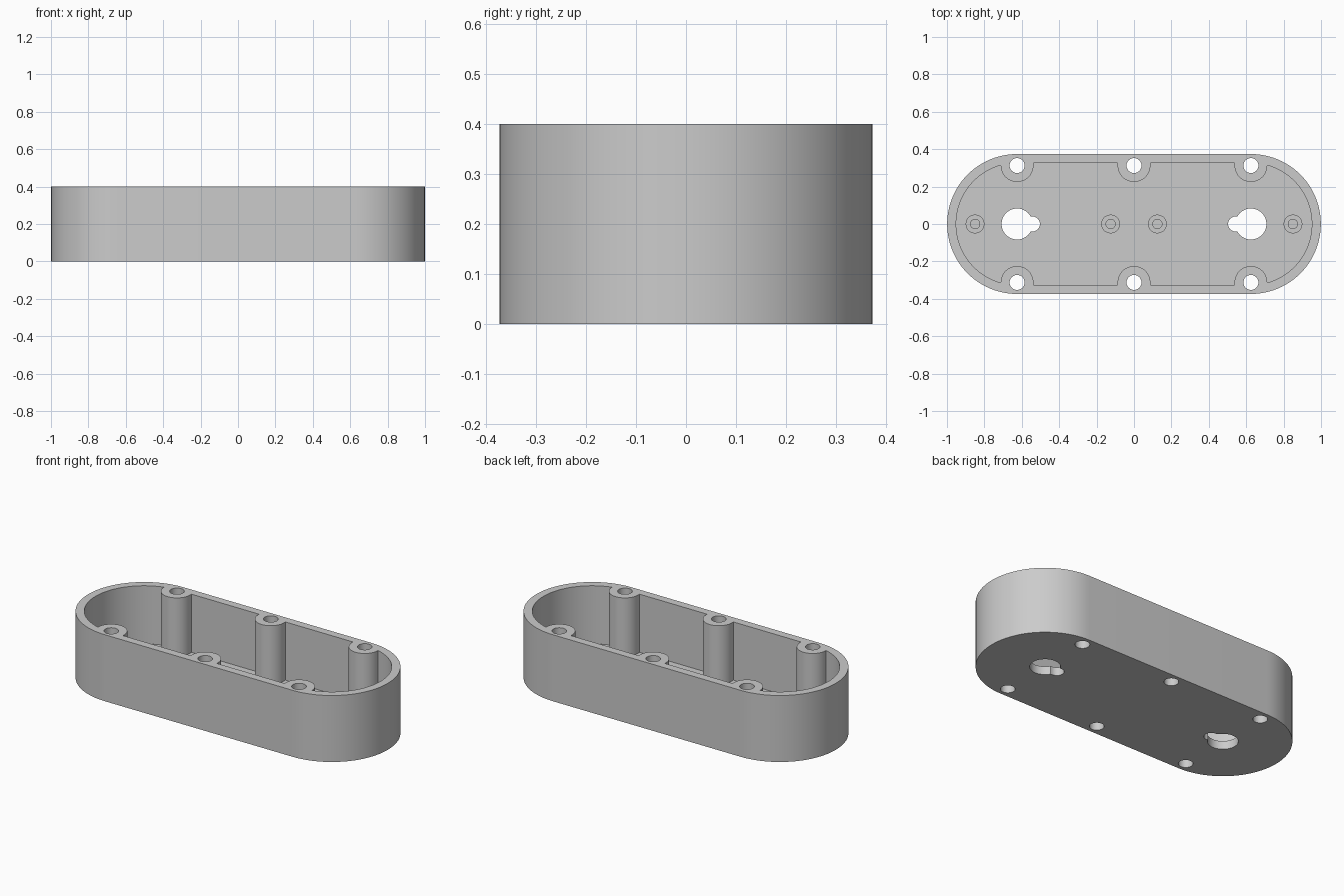
import bpy
import bmesh
from math import cos, sin, pi, radians

cube = bpy.data.objects.get("Cube")
if cube:
    bpy.data.objects.remove(cube, do_unlink=True)

grey = bpy.data.materials.new("plain grey")
grey.use_nodes = True
colour = (0.6, 0.6, 0.6, 1)
grey.diffuse_color = colour
grey.node_tree.nodes["Principled BSDF"].inputs["Base Color"].default_value = colour

HEIGHT, FLOOR, ABOVE = 0.4, 0.05, 0.5
END_X, BOSS_Y = 0.625, 0.3125


def arc(cx, cy, r, start, end, steps):
    angles = [radians(start + (end - start) * i / steps) for i in range(steps + 1)]
    return [(cx + r * cos(a), cy + r * sin(a)) for a in angles]


def circle(cx, cy, r, steps=48):
    return arc(cx, cy, r, 0, 360, steps)[:-1]


def slot(x0, x1, r, steps=48):
    return arc(x1, 0, r, -90, 90, steps) + arc(x0, 0, r, 90, 270, steps)


def prism(name, outline, z0, z1):
    bm = bmesh.new()
    base = bm.faces.new([bm.verts.new((x, y, z0)) for x, y in outline])
    new = bmesh.ops.extrude_face_region(bm, geom=[base])["geom"]
    top = [v for v in new if isinstance(v, bmesh.types.BMVert)]
    bmesh.ops.translate(bm, verts=top, vec=(0, 0, z1 - z0))
    bmesh.ops.recalc_face_normals(bm, faces=bm.faces)
    mesh = bpy.data.meshes.new(name)
    bm.to_mesh(mesh)
    bm.free()
    mesh.materials.append(grey)
    obj = bpy.data.objects.new(name, mesh)
    bpy.context.collection.objects.link(obj)
    return obj


def cut(target, cutter):
    mod = target.modifiers.new("cut", "BOOLEAN")
    mod.operation = "DIFFERENCE"
    mod.solver = "EXACT"
    mod.object = cutter
    bpy.context.view_layer.objects.active = target
    bpy.ops.object.modifier_apply(modifier=mod.name)
    bpy.data.objects.remove(cutter, do_unlink=True)


# Round-ended tray and the hollow inside it
tray = prism("tray", slot(-END_X, END_X, 0.374), 0, HEIGHT)
hollow = prism("hollow", slot(-END_X, END_X, 0.326), FLOOR, ABOVE)
hollow.hide_render = True

# Full-height screw bosses along both long walls
boss_spots = [(x, side) for x in (-END_X, 0, END_X) for side in (-1, 1)]
for x, side in boss_spots:
    half_round = arc(x, BOSS_Y, 0.0875, 180, 360, 32)
    outline = half_round + [(x + 0.0875, 0.36), (x - 0.0875, 0.36)]
    cut(hollow, prism("boss", [(px, py * side) for px, py in outline], 0, 0.6))

# Short standoffs on the floor
standoff_xs = (-0.85, -0.125, 0.125, 0.85)
for x in standoff_xs:
    cut(hollow, prism("standoff", circle(x, 0, 0.05), 0, 0.15))
cut(tray, hollow)

# Blind standoff holes and through holes in the bosses
for x in standoff_xs:
    cut(tray, prism("pilot_hole", circle(x, 0, 0.025, 32), 0.06, ABOVE))
for x, side in boss_spots:
    cut(tray, prism("screw_hole", circle(x, BOSS_Y * side, 0.04), -0.1, ABOVE))

# Keyhole hangers with their slots pointing to the middle
for side in (-1, 1):
    ends = sorted((END_X * side, 0.543 * side))
    cut(tray, prism("keyhole", circle(END_X * side, 0, 0.083), -0.1, 0.2))
    cut(tray, prism("key_slot", slot(*ends, 0.04, 24), -0.1, 0.2))

bpy.ops.object.select_all(action="DESELECT")
tray.select_set(True)
bpy.context.view_layer.objects.active = tray
bpy.ops.object.shade_smooth_by_angle(angle=radians(30))
